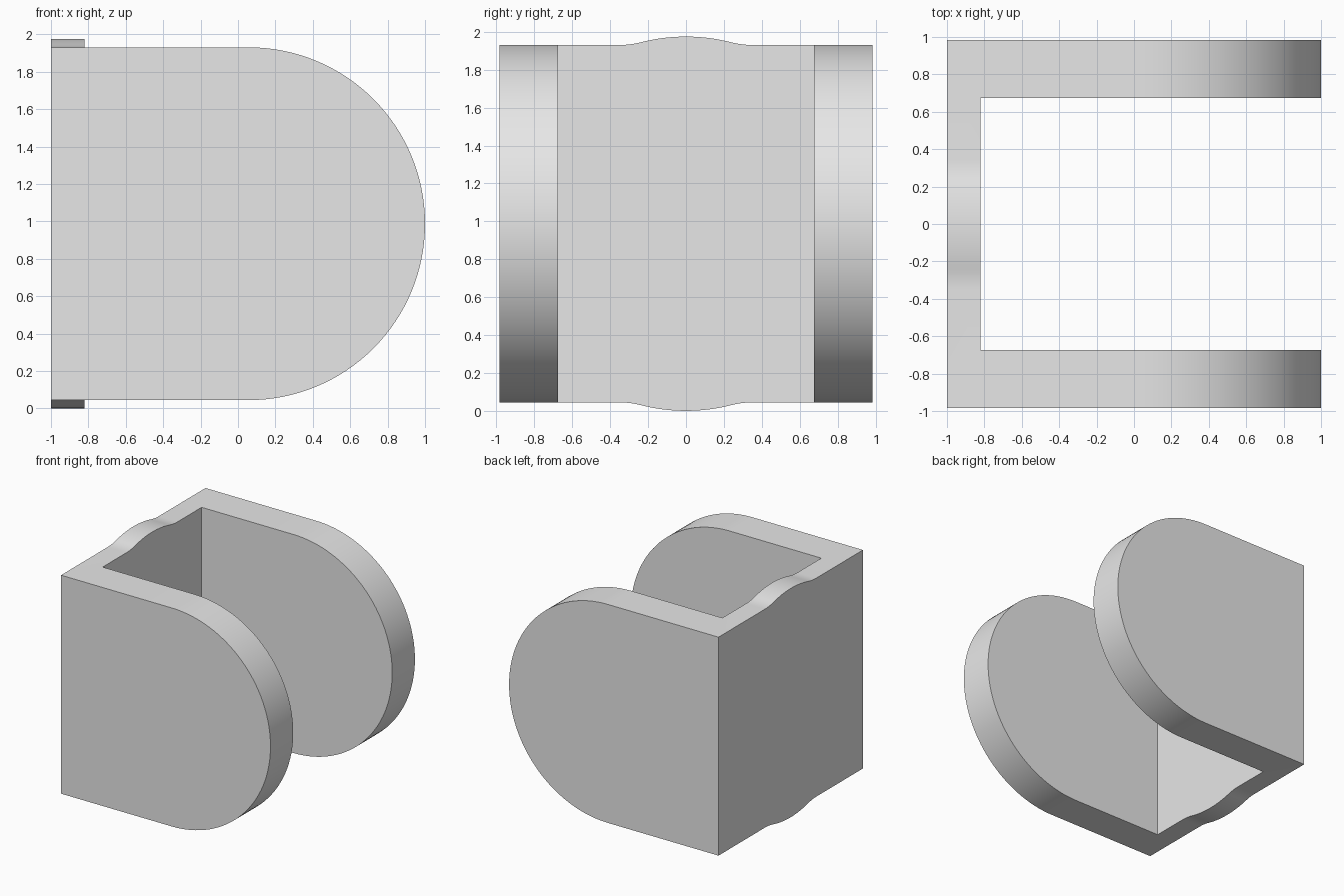
import bpy, bmesh, math
from mathutils import Vector

cube = bpy.data.objects.get("Cube")
if cube:
    bpy.data.objects.remove(cube, do_unlink=True)

grey = bpy.data.materials.new("light_grey")
grey.use_nodes = True
grey.diffuse_color = (0.8, 0.8, 0.8, 1)
grey.node_tree.nodes["Principled BSDF"].inputs["Base Color"].default_value = (0.8, 0.8, 0.8, 1)

BACK, WEB = -1.0, -0.82            # back plate thickness along x
OUTER, INNER = 0.985, 0.675        # cheek plates along y
MID, RADIUS = 0.9875, 0.943        # rounded cheek ends
CENTRE = 1.0 - RADIUS
BUMP, CREST, RISE = 0.35, 0.24, 0.0445


def prism(name, outline, offset):
    """Extrude a planar outline by an offset into a closed solid."""
    bm = bmesh.new()
    face = bm.faces.new([bm.verts.new(p) for p in outline])
    out = bmesh.ops.extrude_face_region(bm, geom=[face], use_keep_orig=True)
    moved = [v for v in out["geom"] if isinstance(v, bmesh.types.BMVert)]
    bmesh.ops.translate(bm, verts=moved, vec=Vector(offset))
    bmesh.ops.recalc_face_normals(bm, faces=bm.faces)
    mesh = bpy.data.meshes.new(name)
    bm.to_mesh(mesh)
    bm.free()
    mesh.materials.append(grey)
    obj = bpy.data.objects.new(name, mesh)
    bpy.context.collection.objects.link(obj)
    return obj


def bump(y):
    """Soft swelling: convex crest flowing into concave feet."""
    y = abs(y)
    if y < CREST:
        return RISE * (1 - y * y / (CREST * BUMP))
    return RISE * (BUMP - y) ** 2 / (BUMP * (BUMP - CREST))


# Back plate with a swelling in its top and bottom edges
ys = [-OUTER] + [BUMP * i / 16 for i in range(-16, 17)] + [OUTER]
height = [RADIUS + (bump(y) if abs(y) < BUMP else 0) for y in ys]
section = [(BACK, y, MID + h) for y, h in zip(ys, height)]
section += [(BACK, y, MID - h) for y, h in reversed(list(zip(ys, height)))]
bracket = prism("bracket", section, (WEB - BACK, 0, 0))

# Two cheek plates with half-round ends
cheek = [(BACK, MID + RADIUS)]
for i in range(65):
    a = math.pi * (0.5 - i / 64)
    cheek.append((CENTRE + RADIUS * math.cos(a), MID + RADIUS * math.sin(a)))
cheek.append((BACK, MID - RADIUS))
cheeks = [prism(name, [(x, s * OUTER, z) for x, z in cheek], (0, s * (INNER - OUTER), 0))
          for name, s in (("front_cheek", -1), ("rear_cheek", 1))]

# Weld the plates into one solid
for part in cheeks:
    mod = bracket.modifiers.new("weld_" + part.name, 'BOOLEAN')
    mod.operation = 'UNION'
    mod.solver = 'EXACT'
    mod.object = part
bpy.context.view_layer.update()
welded = bpy.data.meshes.new_from_object(
    bracket.evaluated_get(bpy.context.evaluated_depsgraph_get()))
bracket.modifiers.clear()
bracket.data = welded
for part in cheeks:
    bpy.data.objects.remove(part, do_unlink=True)

# Merge coplanar faces
bm = bmesh.new()
bm.from_mesh(welded)
bmesh.ops.remove_doubles(bm, verts=bm.verts, dist=0.0001)
bmesh.ops.dissolve_limit(bm, angle_limit=math.radians(0.1), verts=bm.verts, edges=bm.edges)
bm.to_mesh(welded)
bm.free()

# Smooth curves, sharp corners
bpy.ops.object.select_all(action='DESELECT')
bracket.select_set(True)
bpy.context.view_layer.objects.active = bracket
bpy.ops.object.shade_smooth_by_angle(angle=math.radians(30))
